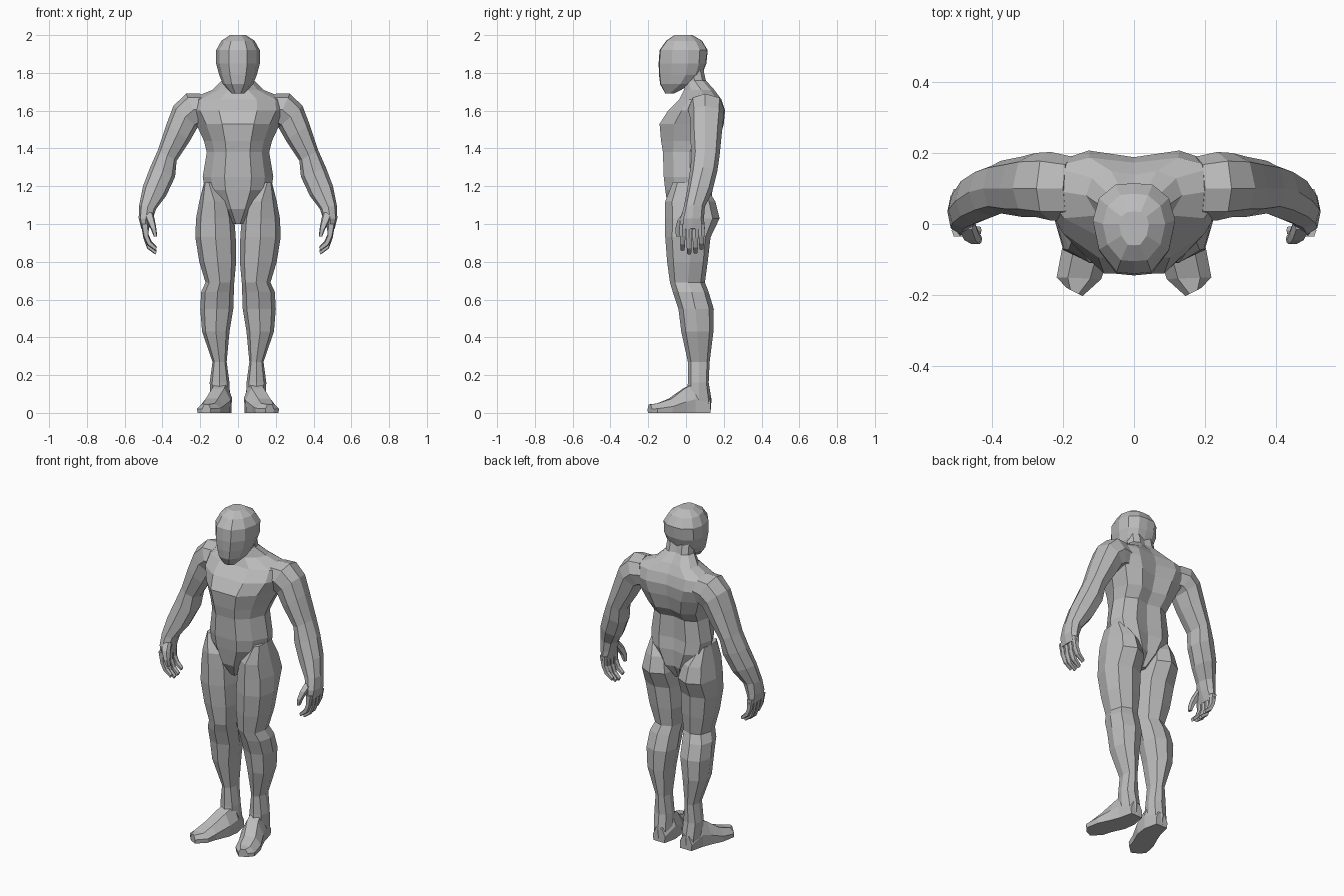
import bpy, bmesh
from mathutils import Vector

grey = bpy.data.materials.new("plain grey")
grey.diffuse_color = (0.5, 0.5, 0.5, 1)

# half outlines from front to back, as (width fraction, depth fraction)
BODY = [(0, -1), (.38, -1), (.76, -.62), (1, 0), (.88, .7), (.48, 1), (0, .84)]
ROUND = [(0, -1), (.42, -.97), (.85, -.55), (1, 0), (.85, .6), (.45, .96), (0, 1)]
LIMB = [(0, -1), (.75, -.72), (1, 0), (.75, .75), (0, 1)]
BOX = [(.7, -1), (1, 0), (.7, 1)]


def ring(a, b, yf, ym, yb, half):
    """Closed section between (x, z) points a and b, with front, widest and back y."""
    full = half + [(-u, v) for u, v in reversed(half) if u > 0]
    pts = []
    for u, v in full:
        t = (u + 1) / 2
        y = ym + v * ((yb - ym) if v > 0 else (ym - yf))
        pts.append(Vector((a[0] + (b[0] - a[0]) * t, y, a[1] + (b[1] - a[1]) * t)))
    return pts


def loft(name, rings, mirror=False):
    bm = bmesh.new()
    loops = [[bm.verts.new(p) for p in r] for r in rings]
    n = len(loops[0])
    for lo, hi in zip(loops, loops[1:]):
        for i in range(n):
            j = (i + 1) % n
            bm.faces.new((lo[i], lo[j], hi[j], hi[i]))
    bm.faces.new(loops[0][::-1])
    bm.faces.new(loops[-1])
    bmesh.ops.recalc_face_normals(bm, faces=bm.faces)
    me = bpy.data.meshes.new(name)
    bm.to_mesh(me)
    bm.free()
    me.materials.append(grey)
    ob = bpy.data.objects.new(name, me)
    bpy.context.collection.objects.link(ob)
    if mirror:
        ob.modifiers.new("mirror", 'MIRROR').use_mirror_merge = False
    return ob


def upright(rows, half):
    return [ring((-w, z), (w, z), yf, ym, yb, half) for z, w, yf, ym, yb in rows]


# torso and neck: z, half width, front y, widest y, back y
loft("torso", upright([
    (1.00, .03, -.05, .03, .08), (1.08, .10, -.095, .03, .13),
    (1.18, .175, -.11, .02, .14), (1.25, .187, -.118, .02, .13),
    (1.38, .165, -.122, .02, .13), (1.44, .18, -.132, .04, .175),
    (1.53, .222, -.14, .07, .2), (1.60, .265, -.095, .09, .207),
    (1.66, .26, -.035, .10, .187), (1.71, .135, -.01, .08, .15),
    (1.76, .085, -.005, .045, .105), (1.85, .08, -.02, .03, .085)], BODY))

# head
loft("head", upright([
    (1.692, .035, -.11, -.085, -.06), (1.74, .08, -.137, -.03, .03),
    (1.79, .10, -.143, 0, .085), (1.85, .116, -.145, .01, .108),
    (1.92, .116, -.14, .01, .115), (1.97, .088, -.105, 0, .085),
    (2.0, .042, -.06, 0, .035)], ROUND))

# legs: z, inner x, outer x, front y, widest y, back y
loft("legs", [ring((i, z), (o, z), yf, ym, yb, LIMB) for z, i, o, yf, ym, yb in [
    (1.22, .13, .18, -.07, .02, .09), (1.12, .045, .205, -.11, .02, .155),
    (1.03, .02, .222, -.11, .03, .178), (.93, .012, .226, -.11, .02, .13),
    (.80, .01, .205, -.10, .02, .115), (.69, .02, .172, -.085, .01, .10),
    (.64, .022, .195, -.07, .03, .12), (.55, .025, .20, -.04, .05, .147),
    (.43, .045, .19, -.025, .06, .145), (.27, .06, .135, .01, .07, .125),
    (.16, .045, .15, .01, .07, .12), (.07, .042, .145, 0, .07, .135),
    (.005, .045, .14, .01, .07, .13)]], True)

# feet: y of inner and outer edge, inner x, outer x, top z
feet = []
for yi, yo, i, o, h in [(.13, .13, .05, .13, .08), (.05, .05, .032, .15, .16),
                        (-.02, 0, .04, .17, .13), (-.10, -.07, .075, .203, .075),
                        (-.155, -.15, .092, .218, .05), (-.203, -.18, .145, .19, .045)]:
    feet.append([Vector((i + (o - i) * u, yi + (yo - yi) * u, z)) for u, z in
                 [(.03, 0), (.97, 0), (1, h * .45), (.75, h), (.25, h), (0, h * .5)]])
loft("feet", feet, True)

# arms and palms: inner (x, z), outer (x, z), front y, widest y, back y
loft("arms", [ring(*r, LIMB) for r in [
    ((.15, 1.53), (.20, 1.69), .01, .10, .19),
    ((.195, 1.52), (.275, 1.69), .01, .10, .203),
    ((.215, 1.51), (.342, 1.625), .02, .10, .20),
    ((.255, 1.44), (.378, 1.53), .02, .10, .19),
    ((.325, 1.335), (.425, 1.39), .03, .10, .178),
    ((.333, 1.25), (.465, 1.30), .02, .09, .165),
    ((.38, 1.15), (.503, 1.20), .005, .065, .14),
    ((.433, 1.08), (.523, 1.10), -.012, .04, .10),
    ((.45, 1.03), (.526, 1.03), -.03, .035, .095),
    ((.473, .97), (.512, .975), -.035, .035, .1)]], True)

# four curled fingers
for k, (y, drop) in enumerate([(-.018, .02), (.017, 0), (.05, .005), (.082, .025)]):
    loft("finger_%d" % (k + 1), [ring((a, z), (b, w), y - d, y, y + d, BOX)
         for a, z, b, w, d in [
             (.472, 1.0, .514, 1.0, .017),
             (.473, .93 + drop / 2, .501, .925 + drop / 2, .015),
             (.458, .885 + drop, .481, .87 + drop, .013),
             (.430, .857 + drop, .437, .838 + drop, .010)]], True)

# thumb
loft("thumb", [ring((a, z), (b, z), yf, (yf + yb) / 2, yb, BOX) for a, b, z, yf, yb in [
    (.45, .50, 1.06, -.015, .03), (.44, .485, 1.02, -.045, 0),
    (.432, .462, .975, -.057, -.025), (.428, .446, .935, -.053, -.032)]], True)
